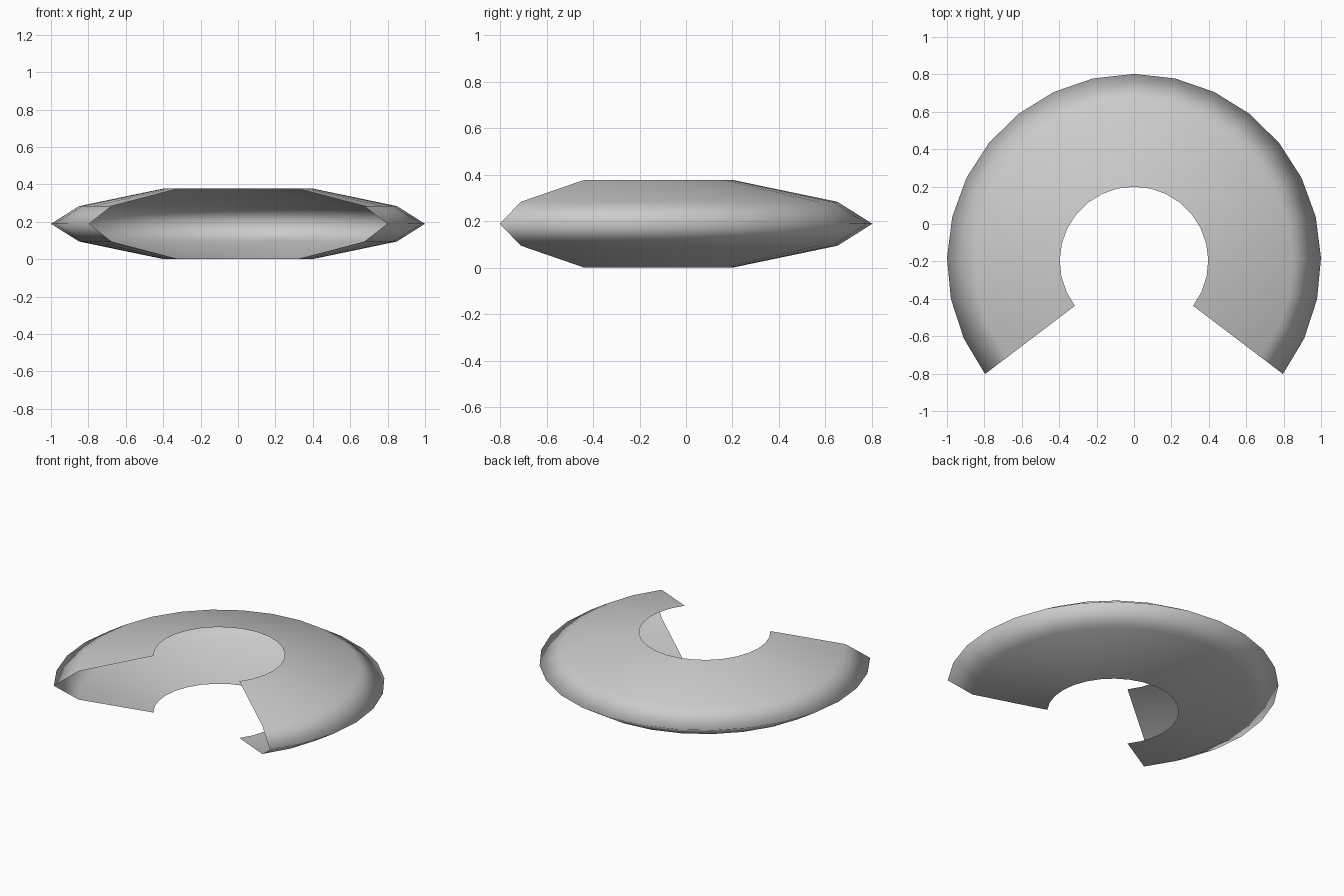
import bpy, bmesh
from math import radians, sin, cos
from mathutils import Matrix, Vector

cube = bpy.data.objects.get("Cube")
if cube:
    bpy.data.objects.remove(cube, do_unlink=True)

# Material
grey = bpy.data.materials.new("light_grey")
grey.use_nodes = True
colour = (0.6, 0.6, 0.6, 1)
grey.diffuse_color = colour
grey.node_tree.nodes["Principled BSDF"].inputs["Base Color"].default_value = colour

# Open shell: a bent half-section swept around the hole, with a gap at the front
HEIGHT = 0.378
CENTRE = Vector((0, -0.1975, 0))
HALF_SWEEP = radians(127.2)
SEGMENTS = 20
profile = [(0.397, 0), (0.85, 0.25), (1, 0.5), (0.85, 0.75), (0.397, 1)]

bm = bmesh.new()
verts = [bm.verts.new(CENTRE + Vector((r * sin(HALF_SWEEP), r * cos(HALF_SWEEP), h * HEIGHT)))
         for r, h in profile]
edges = [bm.edges.new(pair) for pair in zip(verts, verts[1:])]
bmesh.ops.spin(bm, geom=verts + edges, cent=CENTRE, axis=(0, 0, 1),
               angle=2 * HALF_SWEEP, steps=SEGMENTS)
bmesh.ops.recalc_face_normals(bm, faces=bm.faces)

# Make the normals point away from the hollow
bm.faces.ensure_lookup_table()
highest = max(bm.faces, key=lambda f: f.calc_center_median().z)
if highest.normal.z < 0:
    bmesh.ops.reverse_faces(bm, faces=bm.faces)
for face in bm.faces:
    face.smooth = True

mesh = bpy.data.meshes.new("open_ring_shell")
bm.to_mesh(mesh)
bm.free()
mesh.materials.append(grey)
shell = bpy.data.objects.new("open_ring_shell", mesh)
bpy.context.collection.objects.link(shell)
